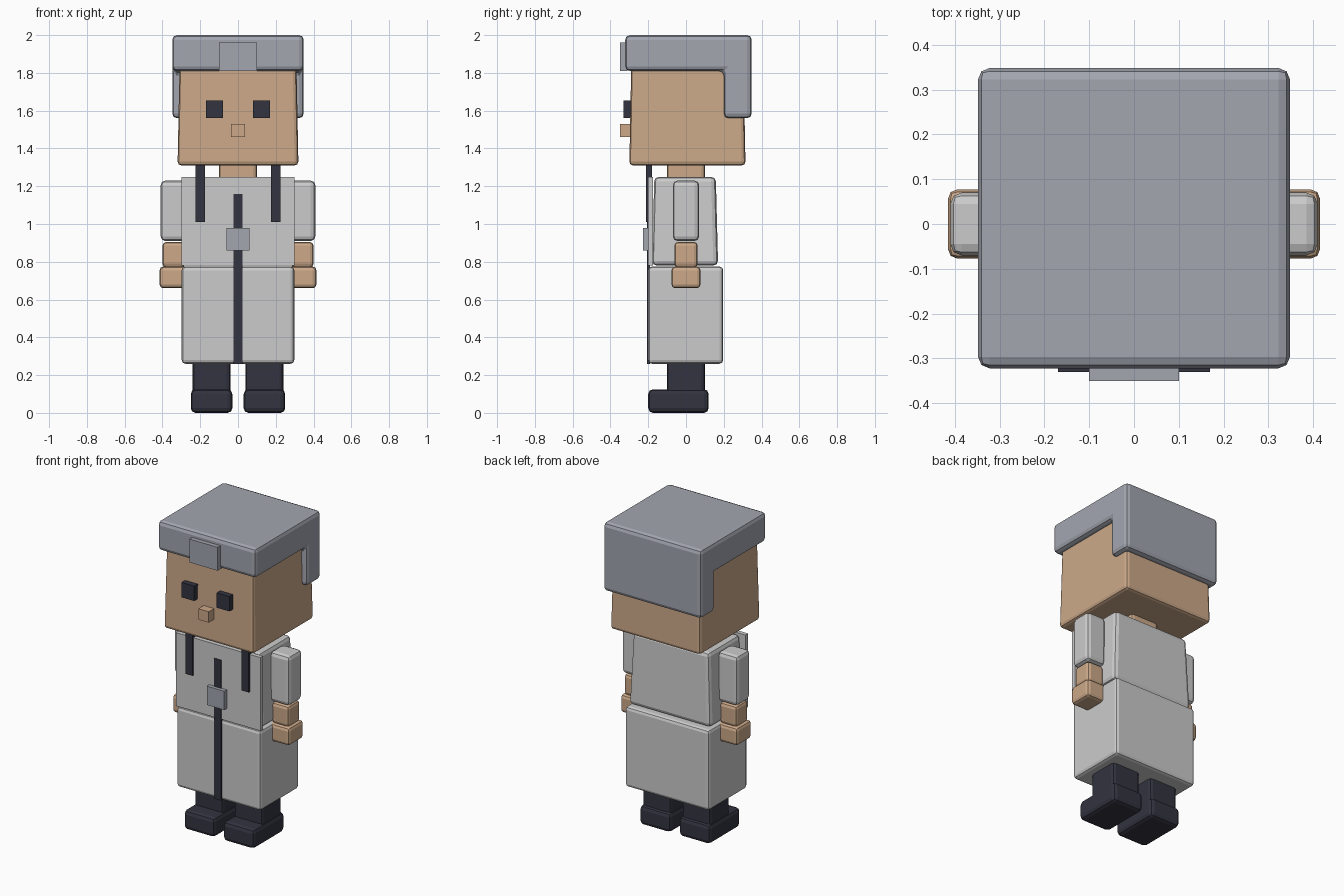
import bpy
import bmesh

cube = bpy.data.objects.get("Cube")
if cube:
    bpy.data.objects.remove(cube, do_unlink=True)


def material(name, rgb):
    m = bpy.data.materials.new(name)
    m.use_nodes = True
    color = (*rgb, 1.0)
    m.diffuse_color = color
    m.node_tree.nodes["Principled BSDF"].inputs["Base Color"].default_value = color
    return m


cloth = material("pale_cloth", (0.60, 0.60, 0.60))
steel = material("blue_grey", (0.366, 0.381, 0.434))
skin = material("skin", (0.604, 0.397, 0.25))
dark = material("dark_navy", (0.033, 0.033, 0.052))


def finish(name, bm, mat, bevel):
    """Turn a bmesh into an object, with softly chamfered edges if asked."""
    bmesh.ops.recalc_face_normals(bm, faces=bm.faces)
    mesh = bpy.data.meshes.new(name)
    bm.to_mesh(mesh)
    bm.free()
    mesh.materials.append(mat)
    ob = bpy.data.objects.new(name, mesh)
    bpy.context.collection.objects.link(ob)
    if bevel:
        mod = ob.modifiers.new("soft_edges", "BEVEL")
        mod.width = bevel
        mod.segments = 2
        mod.limit_method = "ANGLE"
    return ob


def box(name, xs, ys, zs, mat, bevel=0.0, taper=1.0):
    """Box from x, y and z ranges; taper scales its top end."""
    bm = bmesh.new()
    bmesh.ops.create_cube(bm, size=1.0)
    cx, cy = sum(xs) / 2, sum(ys) / 2
    for v in bm.verts:
        k = taper if v.co.z > 0 else 1.0
        v.co.x = cx + v.co.x * (xs[1] - xs[0]) * k
        v.co.y = cy + v.co.y * (ys[1] - ys[0]) * k
        v.co.z = zs[0] + (v.co.z + 0.5) * (zs[1] - zs[0])
    return finish(name, bm, mat, bevel)


def pair(name, xs, *args, **kw):
    """The same box on the left (+x) and the right (-x)."""
    box("left_" + name, xs, *args, **kw)
    box("right_" + name, (-xs[1], -xs[0]), *args, **kw)


# Legs and shoes
pair("shoe", (0.03, 0.25), (-0.2, 0.12), (0.0, 0.125), dark, 0.025)
pair("leg", (0.04, 0.24), (-0.1, 0.1), (0.1, 0.3), dark, 0.02)

# Body and clothes
box("skirt", (-0.298, 0.298), (-0.2, 0.197), (0.26, 0.775), cloth, 0.02)
box("torso", (-0.29, 0.29), (-0.18, 0.17), (0.78, 1.25), cloth, 0.025, 0.93)
box("chest_panel", (-0.3, 0.3), (-0.202, -0.175), (0.78, 1.25), cloth)
box("front_stripe", (-0.025, 0.025), (-0.206, -0.19), (0.26, 1.16), dark)
box("buckle", (-0.062, 0.062), (-0.228, -0.195), (0.86, 0.98), steel)
pair("strap", (0.175, 0.225), (-0.213, -0.18), (1.01, 1.32), dark)

# Arms
pair("sleeve", (0.27, 0.41), (-0.07, 0.07), (0.91, 1.23), cloth, 0.025)
pair("forearm", (0.28, 0.4), (-0.062, 0.062), (0.77, 0.905), skin, 0.02)
pair("hand", (0.265, 0.415), (-0.077, 0.077), (0.66, 0.775), skin, 0.02)

# Head and face
box("neck", (-0.1, 0.1), (-0.1, 0.1), (1.23, 1.33), skin, 0.02)
box("head", (-0.32, 0.32), (-0.3, 0.315), (1.31, 1.88), skin, 0.02, 0.965)
pair("eye", (0.08, 0.17), (-0.33, -0.28), (1.56, 1.655), dark)
box("nose", (-0.037, 0.037), (-0.35, -0.28), (1.46, 1.53), skin)

# Cap: a side profile with a hanging neck guard, extruded across x
bm = bmesh.new()
profile = [(-0.322, 1.81), (-0.322, 2.0), (0.348, 2.0),
           (0.348, 1.56), (0.2, 1.56), (0.2, 1.81)]
face = bm.faces.new([bm.verts.new((-0.348, y, z)) for y, z in profile])
side = bmesh.ops.extrude_face_region(bm, geom=[face])["geom"]
for v in side:
    if isinstance(v, bmesh.types.BMVert):
        v.co.x = 0.348
finish("cap", bm, steel, 0.025)
box("cap_badge", (-0.1, 0.1), (-0.35, -0.31), (1.81, 1.96), steel)
